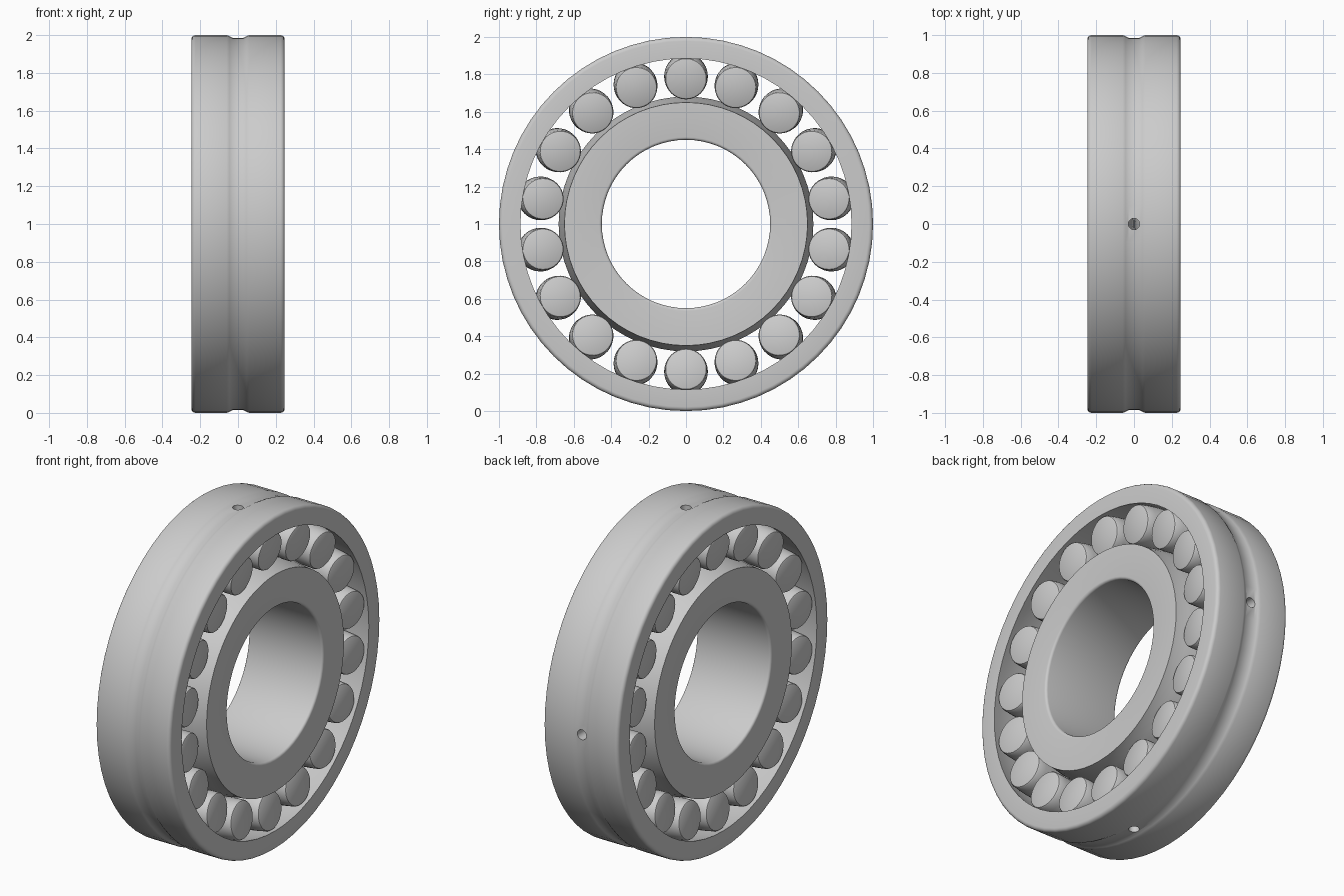
import bpy, bmesh, math
from mathutils import Matrix, Vector

if "Cube" in bpy.data.objects:
    bpy.data.objects.remove(bpy.data.objects["Cube"])

HALF = 0.247
CENTRE = Vector((0, 0, 1))


def lathe_mesh(name, profile, sides, closed):
    """Revolve (x, radius) points around the x axis."""
    bm = bmesh.new()
    rings = []
    for i in range(sides):
        a = 2 * math.pi * i / sides
        rings.append([bm.verts.new((x, r * math.sin(a), r * math.cos(a))) for x, r in profile])
    n = len(profile)
    for i in range(sides):
        a, b = rings[i], rings[(i + 1) % sides]
        for j in range(n if closed else n - 1):
            k = (j + 1) % n
            bm.faces.new((a[j], a[k], b[k], b[j]))
    if not closed:
        bm.faces.new([r[0] for r in rings])
        bm.faces.new([r[-1] for r in rings])
    bmesh.ops.recalc_face_normals(bm, faces=bm.faces)
    mesh = bpy.data.meshes.new(name)
    bm.to_mesh(mesh)
    bm.free()
    return mesh


def add(name, mesh, matrix):
    ob = bpy.data.objects.new(name, mesh)
    bpy.context.collection.objects.link(ob)
    ob.matrix_world = matrix
    return ob


def corner(cx, cr, rad, start, steps=4):
    """Quarter-round profile corner."""
    return [(cx + rad * math.cos(math.radians(start - 90 * i / steps)),
             cr + rad * math.sin(math.radians(start - 90 * i / steps))) for i in range(steps + 1)]


def smooth(ob):
    bpy.ops.object.select_all(action='DESELECT')
    ob.select_set(True)
    bpy.context.view_layer.objects.active = ob
    bpy.ops.object.shade_smooth_by_angle(angle=math.radians(30))


place = Matrix.Translation(CENTRE)

# outer ring: rounded rim, lubrication groove, spherical raceway
race_r = math.hypot(HALF, 0.885)
rd = 0.022
outer = corner(-HALF + rd, 1 - rd, rd, 180)
outer += [(-0.06, 1.0), (-0.045, 0.994), (-0.03, 0.986), (0.03, 0.986), (0.045, 0.994), (0.06, 1.0)]
outer += corner(HALF - rd, 1 - rd, rd, 90)
outer += [(x, math.sqrt(race_r ** 2 - x * x)) for x in [HALF * (1 - i / 6) for i in range(13)]]
outer_ring = add("outer_ring", lathe_mesh("outer_ring", outer, 64, True), place)

# lubrication holes at top, back and bottom
for i, direction in enumerate([(0, 0, 1), (0, 1, 0), (0, 0, -1)]):
    d = Vector(direction)
    bm = bmesh.new()
    bmesh.ops.create_cone(bm, cap_ends=True, segments=16, radius1=0.03, radius2=0.03, depth=0.3)
    mesh = bpy.data.meshes.new("hole_cutter")
    bm.to_mesh(mesh)
    bm.free()
    rot = d.to_track_quat('Z', 'Y').to_matrix().to_4x4()
    cutter = add("hole_cutter", mesh, Matrix.Translation(CENTRE + d * 0.95) @ rot)
    cutter.hide_render = True
    bpy.context.view_layer.objects.active = outer_ring
    mod = outer_ring.modifiers.new("hole", 'BOOLEAN')
    mod.operation = 'DIFFERENCE'
    mod.solver = 'EXACT'
    mod.object = cutter
    bpy.ops.object.modifier_apply(modifier=mod.name)
    bpy.data.objects.remove(cutter)
smooth(outer_ring)

# inner ring: rounded bore and two shallow raceways meeting at a centre rib
half_race = [(0.015, 0.681), (0.06, 0.677), (0.115, 0.670), (0.17, 0.660), (0.215, 0.652), (HALF, 0.650)]
br = 0.015
inner = [(-x, r) for x, r in reversed(half_race)] + half_race
inner += corner(HALF - br, 0.45 + br, br, 0)
inner += corner(-HALF + br, 0.45 + br, br, 270)
inner_ring = add("inner_ring", lathe_mesh("inner_ring", inner, 64, True), place)
smooth(inner_ring)

# barrel rollers: two tilted rows of eighteen
barrel = [(-0.1, 0.102), (-0.097, 0.108), (-0.09, 0.112), (-0.045, 0.1155), (0, 0.117)]
barrel += [(-x, r) for x, r in reversed(barrel[:-1])]
roller_mesh = lathe_mesh("roller", barrel, 32, False)
tilt = math.radians(7.5)
for side, row in ((1, "right"), (-1, "left")):
    for i in range(18):
        spin = Matrix.Rotation(math.radians(20 * i), 4, 'X')
        local = Matrix.Translation((side * 0.115, 0, 0.789)) @ Matrix.Rotation(side * tilt, 4, 'Y')
        roller = add(f"{row}_roller_{i + 1}", roller_mesh, place @ spin @ local)
smooth(roller)
